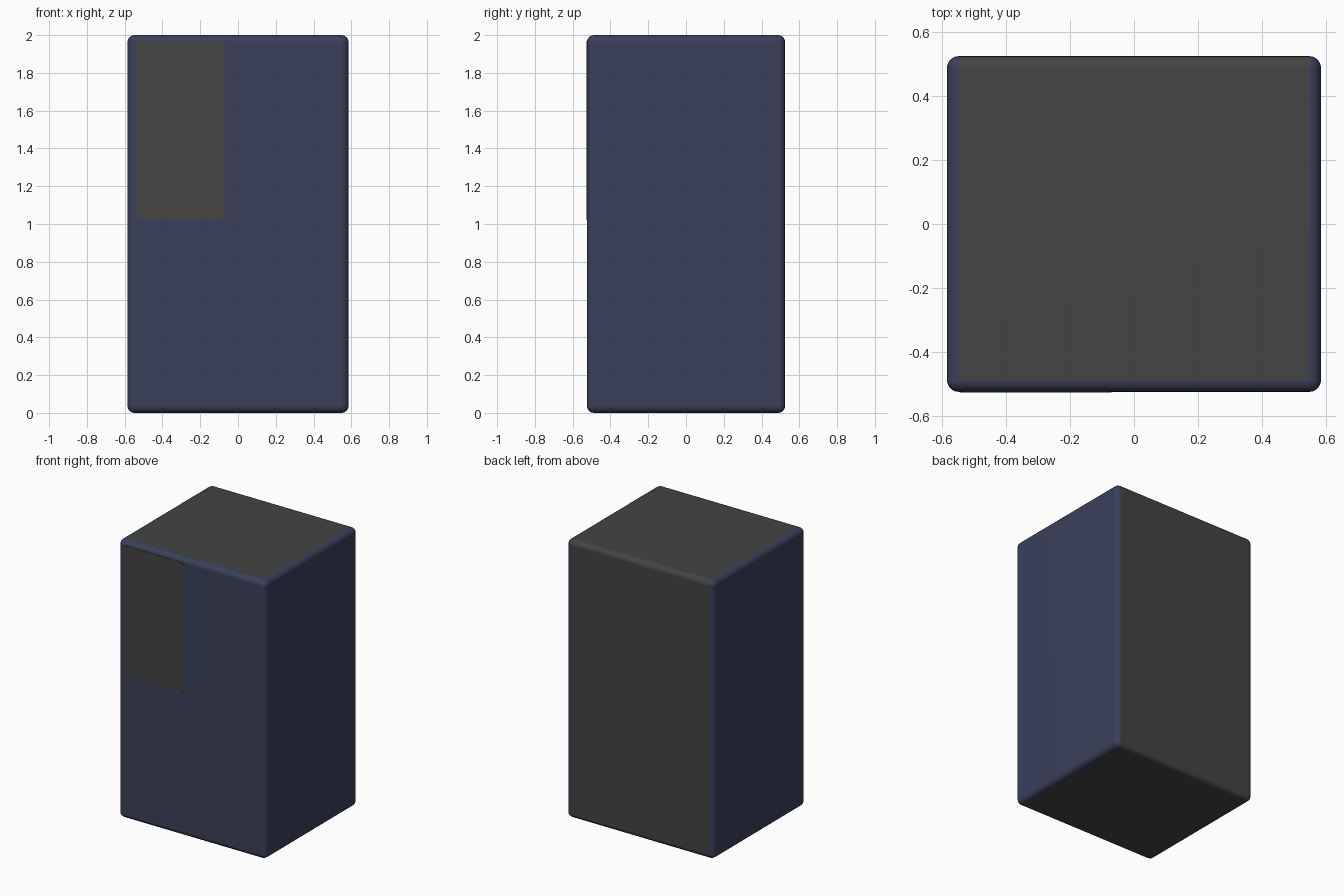
import bpy, bmesh
from mathutils import Vector

if "Cube" in bpy.data.objects:
    bpy.data.objects.remove(bpy.data.objects["Cube"])

W, D, H, R = 0.585, 0.525, 2.0, 0.037


def material(name, rgb):
    m = bpy.data.materials.new(name)
    m.diffuse_color = (*rgb, 1)
    m.use_nodes = True
    m.node_tree.nodes["Principled BSDF"].inputs["Base Color"].default_value = m.diffuse_color
    return m


navy = material("navy_blue", (0.042, 0.051, 0.105))
grey = material("dark_grey", (0.058, 0.058, 0.058))


def box(name, lo, hi, radius, segments, mats, edge_rule=lambda e: True):
    lo, hi = Vector(lo), Vector(hi)
    bm = bmesh.new()
    bmesh.ops.create_cube(bm, size=1)
    for v in bm.verts:
        v.co = Vector([(lo[i] + hi[i]) / 2 + v.co[i] * (hi[i] - lo[i]) for i in range(3)])
    bmesh.ops.bevel(bm, geom=[e for e in bm.edges if edge_rule(e)], offset=radius,
                    segments=segments, profile=0.5, affect='EDGES')
    me = bpy.data.meshes.new(name)
    bm.to_mesh(me)
    bm.free()
    for m in mats:
        me.materials.append(m)
    ob = bpy.data.objects.new(name, me)
    bpy.context.collection.objects.link(ob)
    return ob


# Cabinet body with rounded edges
body = box("cabinet_body", (-W, -D, 0), (W, D, H), R, 5, [navy, grey])
for p in body.data.polygons:
    p.use_smooth = True
    # Front, sides and their roundings are blue; top, back and bottom are grey
    c = p.center
    blue = abs(c.x) > W - R + 1e-4 or c.y < -D + R - 1e-4
    p.material_index = 0 if blue else 1
wn = body.modifiers.new("flat_face_normals", 'WEIGHTED_NORMAL')
wn.keep_sharp = True

# Thin flush panel at the upper left of the front
box("front_panel", (-0.545, -D - 0.002, 1.025), (-0.07, -D + 0.004, 1.968), 0.018, 4, [grey],
    lambda e: abs(e.verts[0].co.y - e.verts[1].co.y) > 1e-4)
